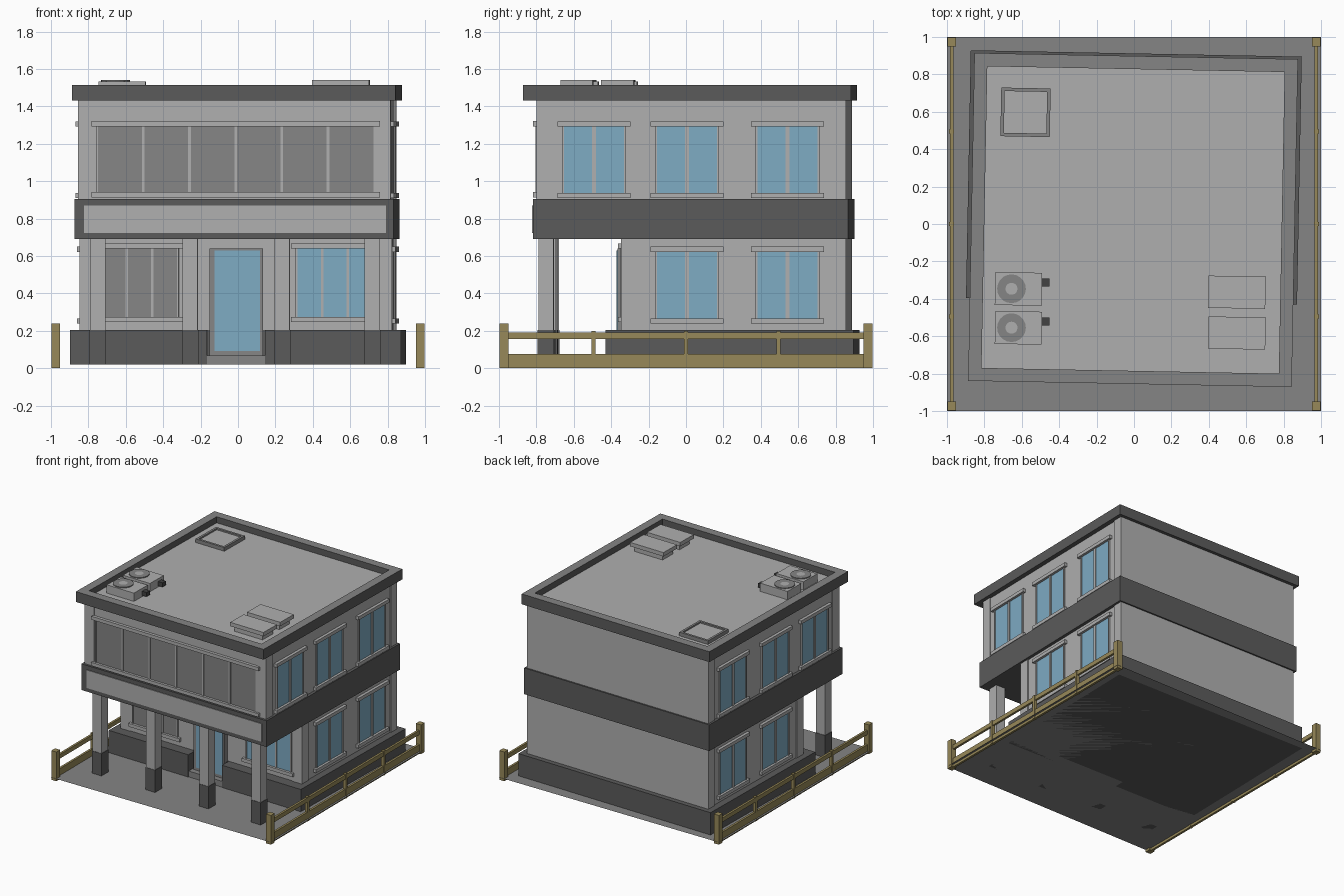
import bpy, bmesh, math
from mathutils import Matrix

if "Cube" in bpy.data.objects:
    bpy.data.objects.remove(bpy.data.objects["Cube"])


def material(name, r, g, b):
    m = bpy.data.materials.new(name)
    m.diffuse_color = (r, g, b, 1)
    m.use_nodes = True
    m.node_tree.nodes["Principled BSDF"].inputs["Base Color"].default_value = m.diffuse_color
    return m


LIGHT = material("light_grey", 0.43, 0.43, 0.43)
MID = material("mid_grey", 0.235, 0.235, 0.235)
DARK = material("dark_grey", 0.105, 0.105, 0.105)
BLACK = material("charcoal", 0.055, 0.055, 0.055)
BLUE = material("glass_blue", 0.21, 0.41, 0.55)
TAN = material("wood_tan", 0.31, 0.25, 0.10)

# The house stands slightly turned on its square plot
TURN = Matrix.Translation((-0.005, 0.022, 0)) @ Matrix.Rotation(math.radians(-1.1), 4, 'Z')
GROUND = 0.02


def finish(name, bm, mats, matrix):
    mesh = bpy.data.meshes.new(name)
    bm.to_mesh(mesh)
    bm.free()
    for m in mats:
        mesh.materials.append(m)
    ob = bpy.data.objects.new(name, mesh)
    ob.matrix_world = matrix
    bpy.context.collection.objects.link(ob)
    return ob


def box_bm(x, y, z):
    """x, y, z are (low, high) pairs."""
    bm = bmesh.new()
    bmesh.ops.create_cube(bm, size=1)
    for v in bm.verts:
        for i, (lo, hi) in enumerate((x, y, z)):
            v.co[i] = hi if v.co[i] > 0 else lo
    bmesh.ops.recalc_face_normals(bm, faces=bm.faces)
    return bm


def box(name, x, y, z, mat, matrix=TURN):
    x, y = sorted(x), sorted(y)
    return finish(name, box_bm(x, y, z), [mat], matrix)


def wall_box(name, side, plane, u, d, z, mat):
    """Box on a wall: u runs along the wall, d is distance out of it."""
    if side == "front":
        box(name, u, (-plane - d[0], -plane - d[1]), z, mat)
    else:
        s = 1 if side == "right" else -1
        box(name, (s * (plane + d[0]), s * (plane + d[1])), u, z, mat)


def window(name, side, plane, c, half, z, panes, glass, lip=0.03):
    wall_box(name + "_glass", side, plane, (c - half, c + half), (-0.02, 0.004), z, glass)
    for i in range(1, panes):
        u = c - half + 2 * half * i / panes
        w = 0.011 if side != "front" else 0.007
        wall_box(name + "_mullion", side, plane, (u - w, u + w), (-0.02, 0.011), z, LIGHT)
    for s in (-1, 1):
        e = c + s * half
        wall_box(name + "_stile", side, plane, (e - 0.005, e + 0.005), (-0.02, 0.011), z, LIGHT)
    for part, z0 in (("_sill", z[0] - 0.028), ("_lintel", z[1])):
        wall_box(name + part, side, plane, (c - half - lip, c + half + lip), (-0.02, 0.024),
                 (z0, z0 + 0.028), LIGHT)


# Plot surface
bm = bmesh.new()
bmesh.ops.create_grid(bm, x_segments=1, y_segments=1, size=1)
finish("ground_plane", bm, [MID], Matrix.Translation((0, 0, GROUND)))

# Side fences
for s in (-1, 1):
    x = s * 0.975
    for y in (-0.974, 0.974):
        box("fence_corner_post", (x - 0.023, x + 0.023), (y - 0.024, y + 0.024), (0, 0.24), TAN, Matrix())
    for y in (-0.495, 0, 0.495):
        box("fence_post", (x - 0.013, x + 0.013), (y - 0.011, y + 0.011), (0, 0.2), TAN, Matrix())
    for z in ((0, 0.075), (0.157, 0.192)):
        box("fence_rail", (x - 0.009, x + 0.009), (-0.96, 0.96), z, TAN, Matrix())

# Plinth with two blocks in front, leaving the doorway free
box("plinth", (-0.885, 0.885), (-0.352, 0.89), (GROUND, 0.203), DARK)
box("plinth_front_left", (-0.885, -0.152), (-0.435, -0.352), (GROUND, 0.203), DARK)
box("plinth_front_right", (0.158, 0.885), (-0.435, -0.352), (GROUND, 0.203), DARK)
box("door_step", (-0.152, 0.158), (-0.43, -0.352), (GROUND, 0.068), MID)

# Walls of both storeys with corner posts
for level, front, z in (("lower", -0.354, (0.2, 0.7)), ("upper", -0.806, (0.9, 1.44))):
    box(level + "_wall", (-0.828, 0.828), (front + 0.006, 0.85), z, LIGHT)
    for s in (-1, 1):
        for y in ((front, front + 0.085), (0.77, 0.849)):
            box(level + "_corner_post", (s * 0.75, s * 0.836), y, z, LIGHT)

# Band between storeys with a blank light panel in front
box("floor_band", (-0.853, 0.853), (-0.824, 0.862), (0.69, 0.905), DARK)
box("band_panel", (-0.803, 0.812), (-0.829, -0.82), (0.722, 0.87), LIGHT)

# Roof: dark rim sides, mid grey rim top, sunken light deck
bm = box_bm((-0.865, 0.865), (-0.877, 0.876), (1.43, 1.515))
bm.faces.ensure_lookup_table()
top = max(bm.faces, key=lambda f: f.calc_center_median().z)
ring = bmesh.ops.inset_region(bm, faces=[top], thickness=0.099)["faces"]
deck = bmesh.ops.extrude_discrete_faces(bm, faces=[top])["faces"][0]
for v in deck.verts:
    v.co.z = 1.465
deck.material_index = 2
for f in ring:
    f.material_index = 1
finish("roof_parapet", bm, [DARK, MID, LIGHT], TURN)

# Porch columns
for x in (-0.73, -0.236, 0.256, 0.738):
    box("porch_column", (x - 0.041, x + 0.041), (-0.797, -0.715), (0.2, 0.695), LIGHT)
    box("column_base", (x - 0.044, x + 0.044), (-0.8, -0.712), (GROUND, 0.203), DARK)

# Door
box("door_frame", (-0.139, 0.145), (-0.385, -0.34), (0.068, 0.64), MID)
box("door_glass", (-0.113, 0.13), (-0.39, -0.38), (0.092, 0.628), BLUE)

# Windows
window("upper_front_window", "front", 0.8, 0.008, 0.741, (0.942, 1.293), 6, MID)
window("lower_left_window", "front", 0.348, -0.515, 0.205, (0.275, 0.64), 3, MID)
window("lower_right_window", "front", 0.348, 0.53, 0.205, (0.275, 0.64), 3, BLUE)
for side in ("left", "right"):
    for c in (-0.498, 0.0, 0.537):
        window(side + "_upper_window", side, 0.828, c, 0.165, (0.938, 1.292), 2, BLUE)
    for c in (0.0, 0.537):
        window(side + "_lower_window", side, 0.828, c, 0.165, (0.266, 0.622), 2, BLUE)

# Roof hatch (roof items are placed around their own centres)
DECK = 1.465


def at(x, y):
    return Matrix.Translation((x, y, DECK)) @ Matrix.Rotation(math.radians(-1.1), 4, 'Z')


bm = box_bm((-0.132, 0.132), (-0.13, 0.13), (-0.01, 0.03))
top = max(bm.faces, key=lambda f: f.calc_center_median().z)
ring = bmesh.ops.inset_region(bm, faces=[top], thickness=0.026, depth=0)["faces"]
lid = bmesh.ops.extrude_discrete_faces(bm, faces=[top])["faces"][0]
for v in lid.verts:
    v.co.z -= 0.012
lid.material_index = 1
finish("roof_hatch", bm, [MID, LIGHT], at(-0.58, 0.597))

# Cooling units with a fan ring and a pipe stub
for y in (-0.347, -0.555):
    m = at(-0.618, y)
    box("cooling_unit", (-0.125, 0.125), (-0.088, 0.088), (-0.01, 0.068), LIGHT, m)
    bm = bmesh.new()
    bmesh.ops.create_cone(bm, cap_ends=True, segments=20, radius1=0.077, radius2=0.077, depth=0.012)
    top = max(bm.faces, key=lambda f: f.calc_center_median().z)
    bmesh.ops.inset_region(bm, faces=[top], thickness=0.045)
    top.material_index = 1
    finish("cooling_fan", bm, [MID, LIGHT], m @ Matrix.Translation((-0.037, 0, 0.069)))
    box("pipe_stub", (0.125, 0.165), (0.016, 0.058), (0.01, 0.045), BLACK, m)

# Roof vents: base with an overhanging lid
for y in (-0.365, -0.583):
    m = at(0.55, y)
    box("vent_base", (-0.13, 0.13), (-0.065, 0.065), (-0.01, 0.05), LIGHT, m)
    box("vent_lid", (-0.153, 0.153), (-0.086, 0.086), (0.043, 0.075), LIGHT, m)
